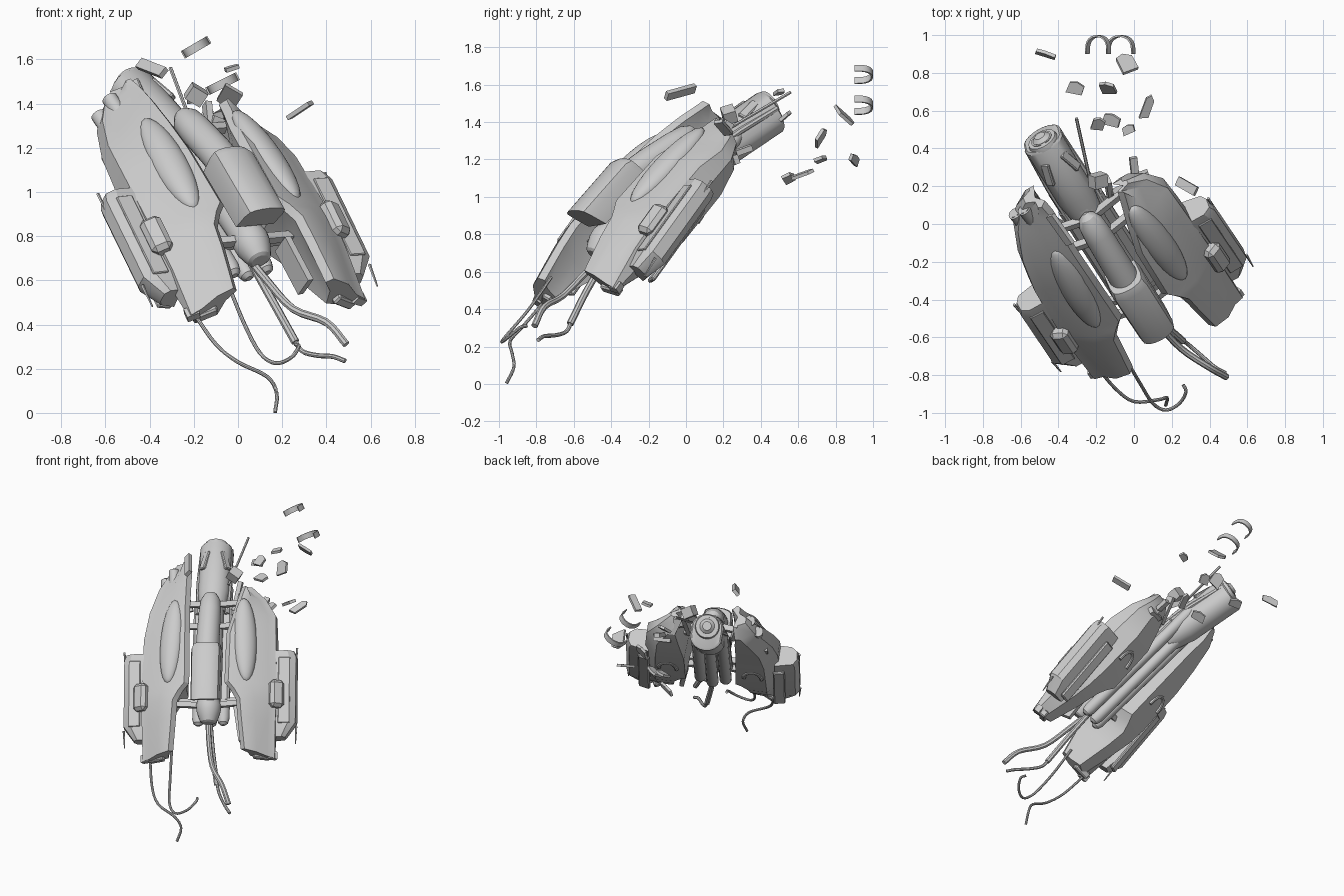
import bpy, bmesh, random
from math import sin, cos, pi, radians
from mathutils import Vector, Matrix, Euler

if "Cube" in bpy.data.objects:
    bpy.data.objects.remove(bpy.data.objects["Cube"])

random.seed(4)

# ship frame: u = right, v = toward tail, w = dorsal; pitched, yawed and rolled wreck
L = Vector((.874, .479, .080)).normalized()
D = Vector((-.367, .544, .755))
D = (D - L * D.dot(L)).normalized()
U = L.cross(D)
SHIP = Matrix((L, D, U)).transposed().to_4x4()
SHIP.translation = (0, -.325, .79)
WORLD = Matrix.Identity(4)


def finish(name, bm, frame, angle=32):
    bmesh.ops.recalc_face_normals(bm, faces=bm.faces)
    bm.transform(frame)
    me = bpy.data.meshes.new(name)
    bm.to_mesh(me)
    bm.free()
    ob = bpy.data.objects.new(name, me)
    bpy.context.collection.objects.link(ob)
    bpy.context.view_layer.objects.active = ob
    ob.select_set(True)
    bpy.ops.object.shade_smooth_by_angle(angle=radians(angle))
    ob.select_set(False)
    return ob


def loft(name, rings, frame=SHIP):
    bm = bmesh.new()
    vs = [[bm.verts.new(p) for p in r] for r in rings]
    n = len(vs[0])
    for a, b in zip(vs, vs[1:]):
        for i in range(n):
            j = (i + 1) % n
            bm.faces.new((a[i], a[j], b[j], b[i]))
    bm.faces.new(vs[0])
    bm.faces.new(vs[-1])
    return finish(name, bm, frame)


def sweep(name, pts, r, frame=SHIP, n=16):
    pts = [Vector(p) for p in pts]
    rad = r if isinstance(r, (list, tuple)) else [r] * len(pts)
    rings = []
    for i, p in enumerate(pts):
        t = pts[min(i + 1, len(pts) - 1)] - pts[max(i - 1, 0)]
        q = t.to_track_quat('Z', 'Y')
        rings.append([p + q @ Vector((cos(2*pi*k/n), sin(2*pi*k/n), 0)) * rad[i] for k in range(n)])
    return loft(name, rings, frame)


def box(name, c, size, rot=(0, 0, 0), frame=SHIP, bevel=0.0):
    bm = bmesh.new()
    m = Matrix.Translation(c) @ Euler([radians(a) for a in rot]).to_matrix().to_4x4()
    bmesh.ops.create_cube(bm, size=1, matrix=m @ Matrix.Diagonal((*size, 1)))
    if bevel:
        bmesh.ops.bevel(bm, geom=bm.edges[:], offset=bevel, segments=1, affect='EDGES')
    return finish(name, bm, frame)


def smooth_path(pts, steps=4):
    p = [Vector(q) for q in pts]
    p = [2*p[0] - p[1]] + p + [2*p[-1] - p[-2]]
    out = []
    for a, b, c, d in zip(p, p[1:], p[2:], p[3:]):
        for k in range(steps):
            t = k / steps
            out.append(.5*(2*b + (c-a)*t + (2*a-5*b+4*c-d)*t*t + (3*b-a-3*c+d)*t**3))
    return out + [p[-2]]


# --- side hulls: v, inner u, outer u, inner top w, shoulder w, bottom w
common = [(-.43, .23, .45, .17, .05, 0), (-.2, .21, .455, .20, .08, -.09), (-.07, .2, .46, .21, .085, -.13),
          (0, .16, .46, .215, .085, -.14), (.05, .12, .46, .215, .08, -.15), (.4, .125, .45, .18, .05, -.17)]
ends = {1: [(.56, .16, .44, .12, 0, -.15), (.68, .19, .37, .085, -.02, -.12), (.76, .21, .28, .055, .01, -.04)],
        -1: [(.6, .13, .42, .14, 0, -.18), (.78, .13, .36, .09, -.04, -.2), (.88, .13, .3, .055, -.06, -.19),
             (.95, .14, .24, .03, -.05, -.13)]}
for s, side in ((1, 'right'), (-1, 'left')):
    rings = []
    for v, a, b, t, sh, bo in common + ends[s]:
        m = (a + b) / 2
        sec = [(a, t - .03), (a + .03, t), (m, (t + sh) / 2 + .03), (b - .05, sh + .025), (b, sh),
               (b, (sh + bo) / 2), (b - .08, bo), (a + .05, bo), (a + .04, (t + bo) / 2)]
        rings.append([(s * u, v + .2 * (.1 - u + a) * (v < -.4), w) for u, w in sec])
    loft(side + '_hull', rings)

    # long dorsal blister
    bm = bmesh.new()
    bmesh.ops.create_uvsphere(bm, u_segments=24, v_segments=16, radius=1, matrix=Matrix.Translation((s*.25, .36, .13))
                              @ Euler((radians(-9), radians(s*20), 0)).to_matrix().to_4x4()
                              @ Matrix.Diagonal((.08, .31, .058, 1)))
    finish(side + '_blister', bm, SHIP, 60)

    # outer pod with chamfered ends and edge spikes
    oct_ = [(.43, .065), (.54, .065), (.585, .035), (.59, -.03), (.565, -.07), (.43, -.1)]
    rings = []
    for v, k in ((-.3, .55), (-.2, 1), (.26, 1), (.3, .9)):
        rings.append([(s * (.43 + (u - .43) * k), v, -.01 + (w + .01) * (k * .6 + .4)) for u, w in oct_])
    loft(side + '_pod', rings)
    box(side + '_pod_panel', (s*.51, .02, .065), (.08, .46, .012), (0, s*2, 0), bevel=.004)
    box(side + '_pod_keel', (s*.46, -.03, -.1), (.08, .5, .025), (0, s*-12, 0), bevel=.008)
    for v in (-.28, .27):
        sweep(side + '_pod_spike', [(s*.582, v - .06, -.01), (s*.588, v + .06, 0)], [.004, .008], n=5)
    box(side + '_shoulder_block', (s*.455, -.015, .08), (.1, .19, .1), (0, s*30, 0), bevel=.022)
    # nose details
    box(side + '_nose_block', (s*.36, -.425, .02), (.12, .05, .05), (0, s*28, 0), bevel=.008)
    box(side + '_nose_lip', (s*.43, -.43, .03), (.06, .05, .04), (0, s*25, 0))
    # arched recess frame on the belly
    sweep(side + '_belly_arch', [(s*(.29 + .06*cos(a)), .2 + .1*sin(a), -.16) for a in [pi*k/8 for k in range(9)]],
          .014, n=8)
    # braces between core and hull
    for v, w in ((-.07, .07), (-.03, 0), (.66, -.02), (.5, 0)):
        box(side + '_brace', (s*.13, v, w), (.2, .035, .04), (0, s*8, s*6))
    box(side + '_torn_spar', (s*.17, .72, -.05), (.03, .2, .05), (10, 0, s*-14))
    sweep(side + '_tail_rail', [(s*.1, .6, -.06), (s*.105, .85, -.14), (s*.095, 1.1, -.24)], .018, n=8)
box('hanging_blade', (.2, -.2, .02), (.03, .24, .12), (8, 0, 8))

# --- central hood, flat-topped with rounded shoulders, raked at the front
prof = [(-.1, .15), (-.102, .25)] + [(-.1*cos(a), .26 + .06*sin(a)**.7) for a in [pi*k/8 for k in range(1, 8)]] \
    + [(.102, .25), (.1, .15)]
loft('hood', [[(u*k, v - (w - .15)*.25*(v < 0), w + dz) for u, w in prof]
              for v, k, dz in ((-.065, .97, .015), (.27, 1, -.02), (.31, .9, -.04))])
# dorsal spine capsule
sweep('spine_capsule', [(0, .2, .2), (0, .4, .14), (0, .58, .075), (0, .66, .045), (0, .705, .03), (0, .725, .02)],
      [.08, .078, .075, .068, .045, .012], n=24)
# core cylinder with domed nose
sweep('core_nose', [(0, -.205, .08), (0, -.195, .08), (0, -.165, .08), (0, -.12, .08), (0, -.08, .08), (0, -.06, .08),
                    (0, .65, -.05)], [.04, .055, .068, .082, .085, .078, .078], n=24)
# belly tubes with rounded ends
for u, w in ((-.085, -.03), (0, -.06), (.085, -.03)):
    sweep('belly_tube', [(u, -.19, w), (u, -.175, w), (u, -.14, w - .005), (u, .8, w - .12), (u*.9, .86, w - .13)],
          [.015, .033, .042, .042, .025])
box('core_bed', (0, .33, -.05), (.26, .75, .05), (-8, 0, 0), bevel=.015)

# --- tail engine: barrel, U-shaped shroud, collar
def tail(t):
    return Vector((0, .55 + .59*t, -.03 - .2*t))

sweep('tail_barrel', [tail(0), tail(.55), tail(.56), tail(.95), tail(.99), tail(1.0), tail(.97)],
      [.078, .078, .085, .085, .078, .06, .055], n=24)
sweep('tail_core', [tail(.9), tail(1.0), tail(1.03)], [.05, .05, .03], n=16)
us = [(.108*cos(a), .09*sin(a) + (-.01 if sin(a) > 0 else -.06)) for a in [2*pi*k/20 for k in range(20)]]
loft('tail_shroud', [[tail(t) + Vector((u*k, w*.35, w*k)) for u, w in us]
                     for t, k in ((.1, .8), (.35, 1), (.94, 1.02), (.96, .92))])
for a in (-40, 50):
    x = radians(a)
    box('tail_fitting', tail(.75) + Vector((.095*sin(x), 0, .085*cos(x))), (.05, .14, .03), (-20, a, 0), bevel=.006)

# left rear exhausts, barely proud of the hull
for u, v, w in ((-.25, .85, -.04), (-.31, .8, -.09)):
    sweep('side_exhaust', [(u, v - .15, w + .01), (u - .015, v + .06, w - .01), (u - .015, v + .06, w - .01),
                           (u - .012, v + .03, w)], [.036, .036, .027, .024], n=16)

# --- bent plates and rods around the break (world coordinates)
for c, size, rot in (((-.39, -.03, 1.56), (.05, .19, .025), (20, -50, 20)),
                     ((.28, .2, 1.37), (.13, .05, .02), (10, -30, -30)),
                     ((-.19, .23, 1.44), (.08, .07, .07), (20, 30, 15)),
                     ((.0, .31, 1.25), (.04, .09, .03), (20, 10, 10)),
                     ((-.05, .2, 1.3), (.16, .03, .04), (0, 20, 25)),
                     ((-.58, -.1, 1.15), (.04, .06, .06), (45, 0, 30)),
                     ((.02, .25, 1.2), (.12, .03, .05), (20, 0, 20))):
    box('torn_plate', c, size, rot, WORLD)
sweep('loose_rod', [(-.23, .22, 1.36), (-.305, .56, 1.56)], .009, WORLD, 6)

# --- hanging cables (world coordinates)
for name, pts, r in (
        ('thick_hose', [(.05, -.42, .7), (.13, -.53, .6), (.25, -.66, .47), (.4, -.76, .41), (.49, -.81, .31)], .018),
        ('straight_pipe', [(.06, -.42, .68), (.16, -.53, .5), (.26, -.62, .32)], .019),
        ('pipe_wire', [(.25, -.61, .34), (.29, -.64, .28), (.36, -.7, .26), (.43, -.76, .255), (.485, -.79, .235)], .011),
        ('long_cable', [(-.2, -.75, .45), (-.1, -.87, .31), (0, -.94, .23), (.13, -.93, .165), (.175, -.92, .09),
                        (.168, -.96, .003)], .009),
        ('hook_cable', [(-.04, -.72, .57), (.03, -.84, .4), (.1, -.95, .27), (.17, -.985, .225), (.24, -.95, .25),
                        (.275, -.89, .3), (.26, -.85, .31)], .009)):
    sweep(name, smooth_path(pts), r, WORLD, 8)

# --- flying debris: half hoops and shards (world coordinates)
for c, e in (((-.19, .9, 1.655), Vector((.06, 0, .035))), ((-.07, .9, 1.49), Vector((.07, 0, .035)))):
    c, ax = Vector(c), Vector((-e.z, 0, e.x)).normalized() * .019
    rings = []
    for a in [pi*k/12 for k in range(13)]:
        d = e*cos(a) + Vector((0, .1*max(0, sin(a))**.6, 0))
        rings.append([c + d + ax, c + d*.9 + ax, c + d*.9 - ax, c + d - ax])
    loft('hoop_fragment', rings, WORLD)
for c, size, roll in (((-.47, .9, 1.2), (.12, .05), 70), ((-.31, .72, 1.2), (.09, .07), 20),
                      ((-.14, .72, 1.32), (.09, .1), 60), ((-.04, .85, 1.43), (.1, .13), -40),
                      ((.07, .62, 1.12), (.05, .14), 20), ((-.19, .53, 1.43), (.07, .08), 40),
                      ((-.12, .55, 1.1), (.1, .07), 25), ((-.03, .5, 1.56), (.07, .05), 5)):
    out = [(-.5, -.5), (.45, -.4), (.5, .3), (.05, .5), (-.4, .35)]
    rot = Euler((radians(roll), random.uniform(-.5, .5), random.uniform(-.4, .4))).to_matrix()
    loft('shard', [[Vector(c) + rot @ Vector((x*size[0], y*size[1], h)) for x, y in out] for h in (-.009, .009)], WORLD)
